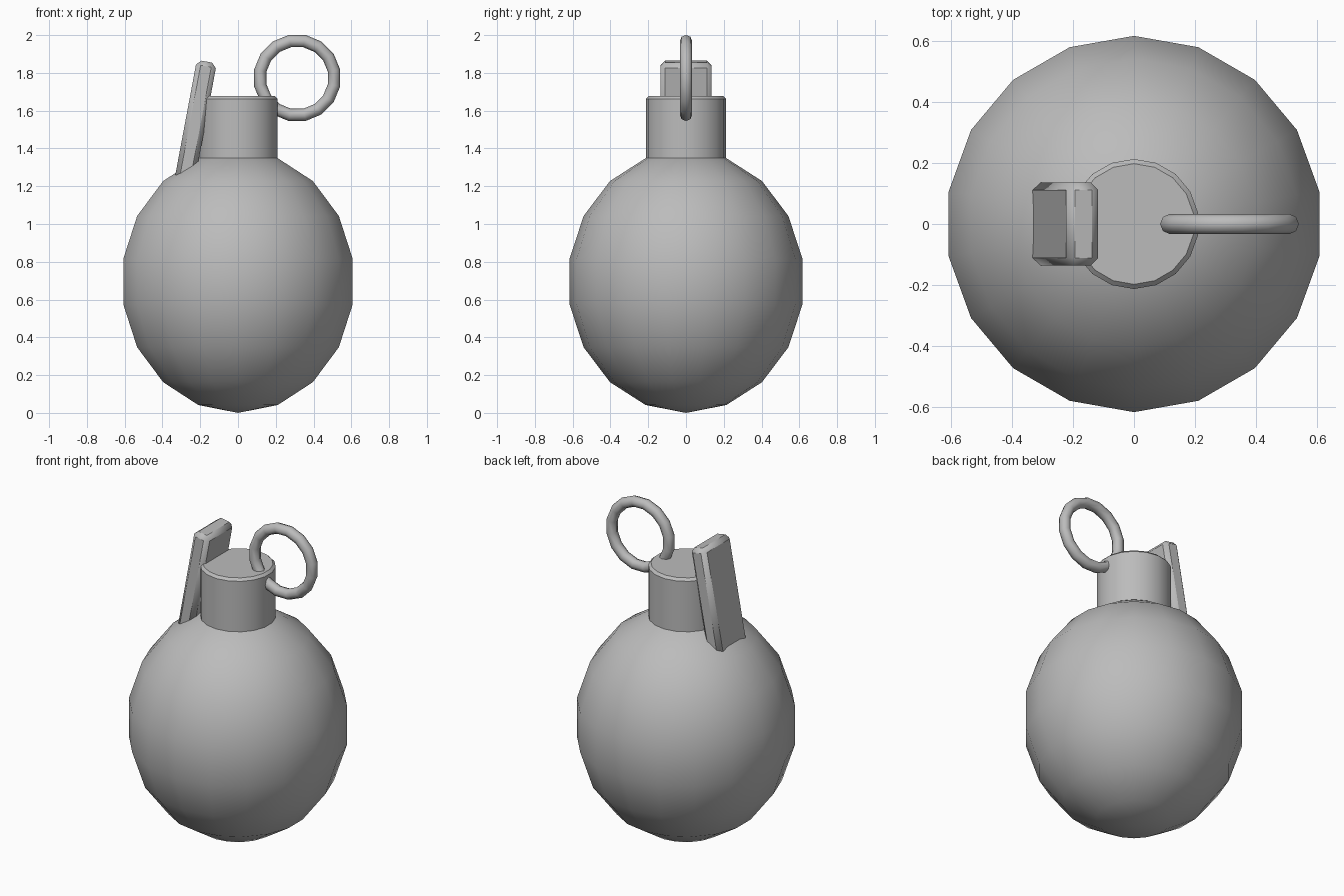
import bpy
import math

cube = bpy.data.objects.get("Cube")
if cube:
    bpy.data.objects.remove(cube, do_unlink=True)

# One plain grey for everything
grey = bpy.data.materials.new("plain_grey")
grey.use_nodes = True
colour = (0.5, 0.5, 0.5, 1)
grey.diffuse_color = colour
grey.node_tree.nodes["Principled BSDF"].inputs["Base Color"].default_value = colour


def finish(name, bevel=0, segments=1, angle=40):
    """Name the active part, apply its scale, bevel, colour and shade it."""
    part = bpy.context.object
    part.name = name
    bpy.ops.object.transform_apply(location=False, rotation=False, scale=True)
    part.data.materials.append(grey)
    if bevel:
        mod = part.modifiers.new("bevel", "BEVEL")
        mod.width = bevel
        mod.segments = segments
        mod.limit_method = "ANGLE"
        mod.angle_limit = math.radians(40)
        bpy.ops.object.modifier_apply(modifier=mod.name)
    bpy.ops.object.shade_smooth_by_angle(angle=math.radians(angle))
    return part


# Slightly tall round body
bpy.ops.mesh.primitive_uv_sphere_add(segments=18, ring_count=9, radius=1, location=(0, 0, 0.695))
bpy.context.object.scale = (0.626, 0.626, 0.695)
finish("body")

# Neck on top of the body
bpy.ops.mesh.primitive_cylinder_add(vertices=18, radius=0.213, depth=0.48, location=(0, 0, 1.437))
finish("neck", bevel=0.015)

# Leaning safety lever
bpy.ops.mesh.primitive_cube_add(size=1, location=(-0.225, 0, 1.54), rotation=(0, math.radians(10.6), 0))
bpy.context.object.scale = (0.107, 0.272, 0.65)
finish("lever", bevel=0.025)

# Pull ring standing upright
bpy.ops.mesh.primitive_torus_add(major_segments=16, minor_segments=8, major_radius=0.199,
                                 minor_radius=0.033, location=(0.313, 0, 1.773),
                                 rotation=(math.pi / 2, math.pi / 16, 0))
finish("pull_ring", angle=50)
